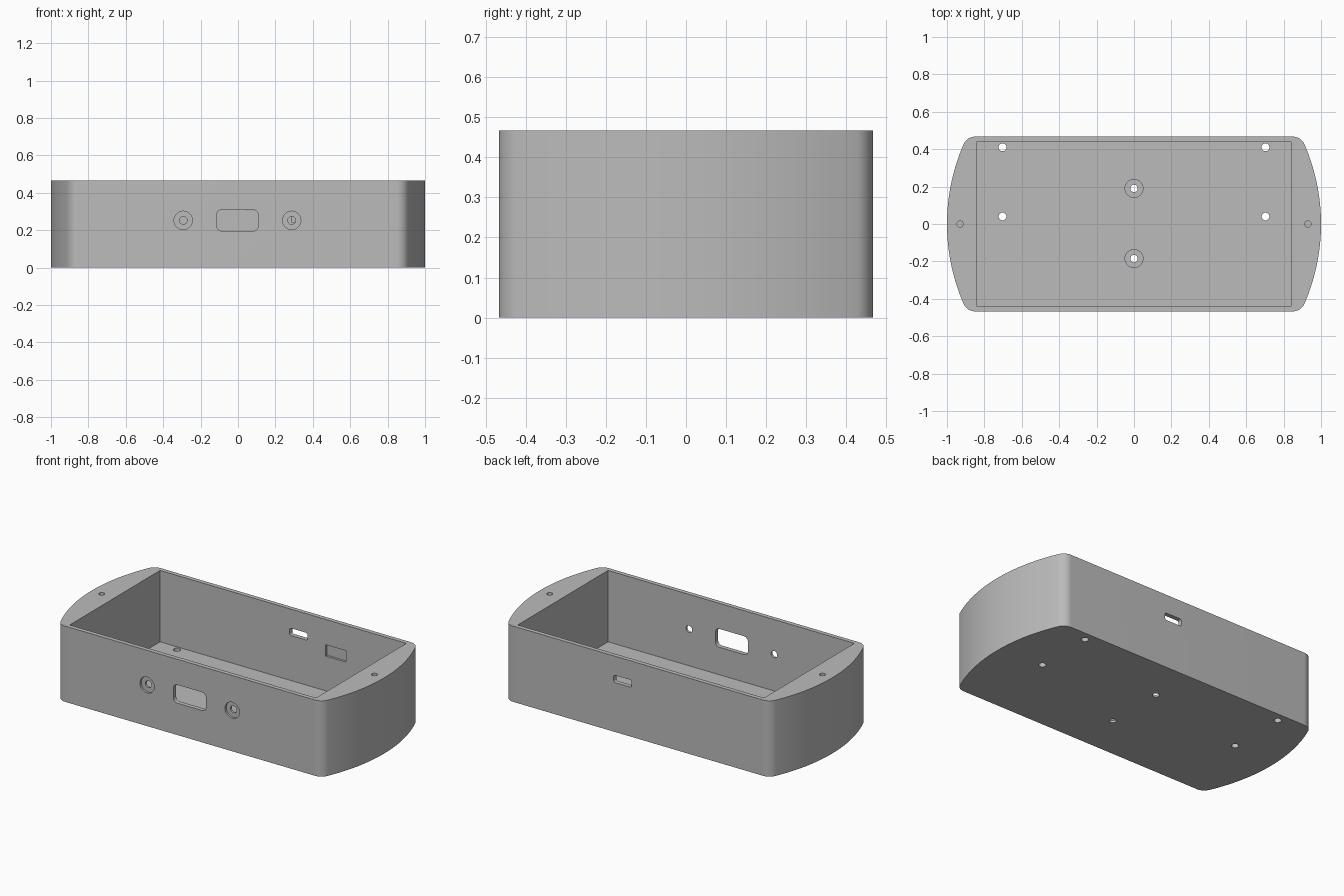
import bpy
import bmesh
from math import sin, cos, pi, atan2, sqrt

cube = bpy.data.objects.get("Cube")
if cube:
    bpy.data.objects.remove(cube, do_unlink=True)

HEIGHT, HALF_DEPTH = 0.467, 0.467
WALL = 0.027
INNER_X, INNER_Y = 0.84, HALF_DEPTH - WALL
OVER = 0.05  # cutter overshoot


def arc(cx, cy, r, a0, a1, n):
    return [(cx + r * cos(a0 + (a1 - a0) * i / n),
             cy + r * sin(a0 + (a1 - a0) * i / n)) for i in range(n + 1)]


def circle(cx, cy, r, n=32):
    return arc(cx, cy, r, 0, 2 * pi, n)[:-1]


def rounded_rect(cx, cy, w, h, r):
    pts = []
    for k, (sx, sy) in enumerate([(1, 1), (-1, 1), (-1, -1), (1, -1)]):
        pts += arc(cx + sx * (w / 2 - r), cy + sy * (h / 2 - r), r,
                   k * pi / 2, (k + 1) * pi / 2, 6)
    return pts


def rect(cx, cy, w, h):
    return [(cx + sx * w / 2, cy + sy * h / 2)
            for sx, sy in [(1, 1), (-1, 1), (-1, -1), (1, -1)]]


def prism(name, outline, lo, hi, axis="Z"):
    """Extrude an outline along Z, or along Y with the outline read as x, z."""
    bm = bmesh.new()
    ends = []
    for w in (lo, hi):
        ends.append([bm.verts.new((u, v, w) if axis == "Z" else (u, w, v))
                     for u, v in outline])
    bm.faces.new(ends[0])
    bm.faces.new(ends[1])
    n = len(outline)
    for i in range(n):
        j = (i + 1) % n
        bm.faces.new((ends[0][i], ends[0][j], ends[1][j], ends[1][i]))
    bmesh.ops.recalc_face_normals(bm, faces=bm.faces)
    mesh = bpy.data.meshes.new(name)
    bm.to_mesh(mesh)
    bm.free()
    obj = bpy.data.objects.new(name, mesh)
    bpy.context.collection.objects.link(obj)
    return obj


# Outer body: bowed ends blended into straight long sides
R, F = 1.067, 0.067
end_cx = 1 - R
fillet_y = HALF_DEPTH - F
fillet_x = end_cx + sqrt((R - F) ** 2 - fillet_y ** 2)
a = atan2(fillet_y, fillet_x - end_cx)
right_end = (arc(fillet_x, -fillet_y, F, -pi / 2, -a, 14)
             + arc(end_cx, 0, R, -a, a, 32)[1:-1]
             + arc(fillet_x, fillet_y, F, a, pi / 2, 14))
outline = right_end + [(-x, -y) for x, y in right_end]
body = prism("enclosure_body", outline, 0, HEIGHT)

# Main cavity
cutters = [prism("cavity", rect(0, 0, 2 * INNER_X, 2 * INNER_Y), WALL, HEIGHT + OVER)]

# Blind screw holes in the two end blocks, four mounting holes in the floor
for s in (-1, 1):
    cutters.append(prism("lid_screw_hole", circle(s * 0.93, 0, 0.017),
                         HEIGHT - 0.2, HEIGHT + OVER))
    for y in (0.41, 0.04):
        cutters.append(prism("mount_hole", circle(s * 0.703, y, 0.021),
                             -OVER, WALL + OVER))

# Counterbored floor holes
for y in (-0.185, 0.19):
    cutters.append(prism("floor_bore", circle(0, y, 0.048), WALL / 2, WALL + OVER))
    cutters.append(prism("floor_hole", circle(0, y, 0.02), -OVER, WALL + OVER))

# Front wall: window between two counterbored holes
front, inside = -HALF_DEPTH - OVER, -INNER_Y + OVER
cutters.append(prism("front_window", rounded_rect(-0.003, 0.253, 0.222, 0.113, 0.027),
                     front, inside, "Y"))
for x in (-0.293, 0.287):
    cutters.append(prism("front_bore", circle(x, 0.253, 0.049),
                         front, -HALF_DEPTH + WALL / 2, "Y"))
    cutters.append(prism("front_hole", circle(x, 0.253, 0.021), front, inside, "Y"))

# Back wall: port slot and a shallow pocket on the inner face
cutters.append(prism("back_slot", rounded_rect(0.105, 0.327, 0.122, 0.045, 0.012),
                     INNER_Y - OVER, HALF_DEPTH + OVER, "Y"))
cutters.append(prism("back_pocket", rect(0.36, 0.276, 0.14, 0.07),
                     INNER_Y - OVER, INNER_Y + WALL / 2, "Y"))

# Cut everything out of the body
bpy.context.view_layer.objects.active = body
for cutter in cutters:
    mod = body.modifiers.new(cutter.name, "BOOLEAN")
    mod.operation = "DIFFERENCE"
    mod.solver = "EXACT"
    mod.object = cutter
    bpy.ops.object.modifier_apply(modifier=mod.name)
    bpy.data.objects.remove(cutter, do_unlink=True)

# Single matte grey
grey = bpy.data.materials.new("plain_grey")
grey.use_nodes = True
colour = (0.5, 0.5, 0.5, 1)
grey.diffuse_color = colour
grey.node_tree.nodes["Principled BSDF"].inputs["Base Color"].default_value = colour
body.data.materials.clear()
body.data.materials.append(grey)

bpy.ops.object.select_all(action="DESELECT")
body.select_set(True)
bpy.ops.object.shade_smooth_by_angle(angle=pi / 6)
